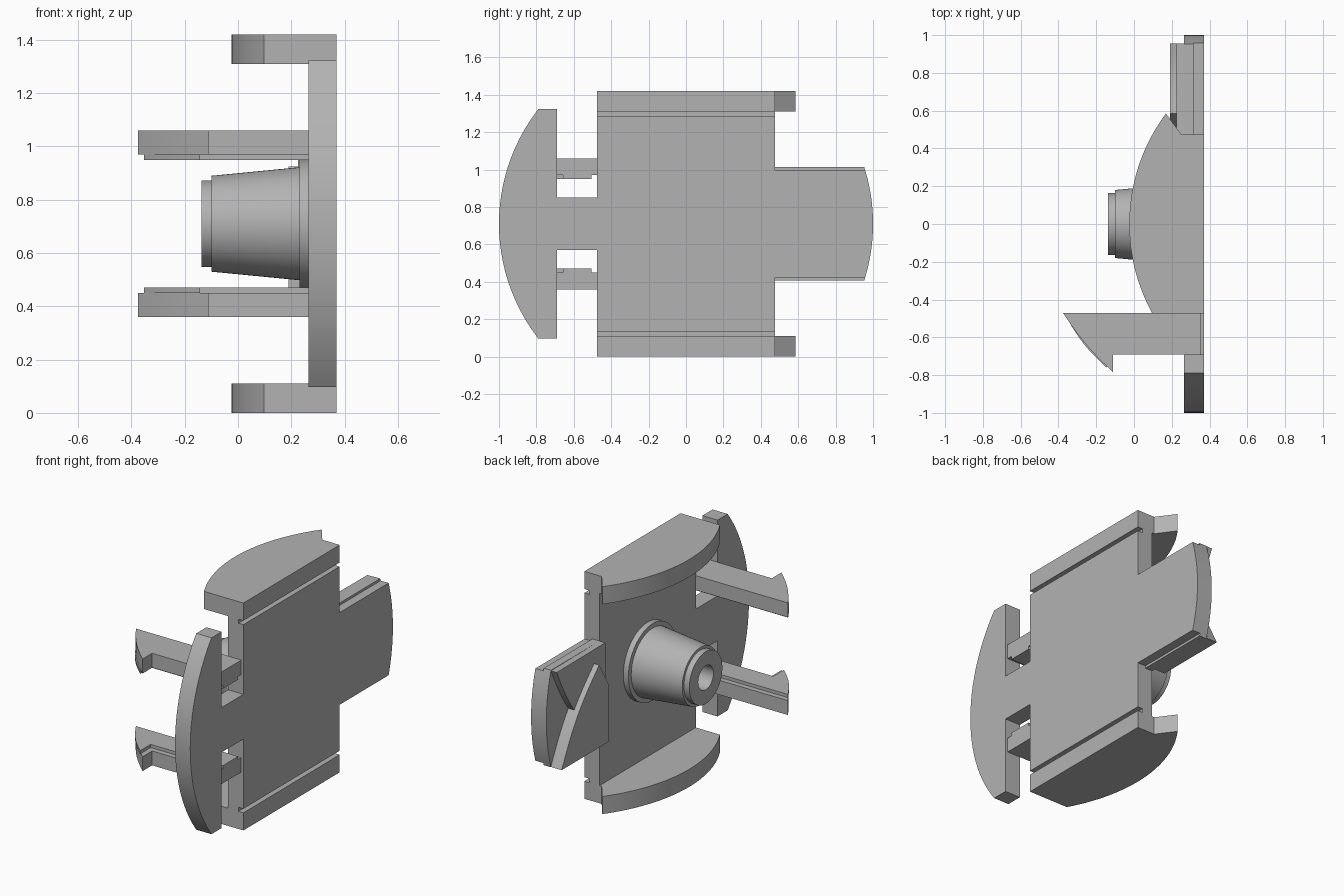
import bpy, bmesh
from math import sin, cos, pi, sqrt, radians
from mathutils import Vector

cube = bpy.data.objects.get("Cube")
if cube:
    bpy.data.objects.remove(cube, do_unlink=True)

grey = bpy.data.materials.new("plain_grey")
grey.use_nodes = True
COLOR = (0.45, 0.45, 0.45, 1)
grey.diffuse_color = COLOR
grey.node_tree.nodes["Principled BSDF"].inputs["Base Color"].default_value = COLOR

MID = 0.71                      # height of the mirror plane
BACK, FACE = 0.265, 0.37        # thickness range of the plate along x


def finish(name, bm):
    bmesh.ops.recalc_face_normals(bm, faces=bm.faces)
    mesh = bpy.data.meshes.new(name)
    bm.to_mesh(mesh)
    bm.free()
    mesh.materials.append(grey)
    obj = bpy.data.objects.new(name, mesh)
    bpy.context.collection.objects.link(obj)
    bpy.ops.object.select_all(action='DESELECT')
    obj.select_set(True)
    bpy.context.view_layer.objects.active = obj
    bpy.ops.object.shade_smooth_by_angle(angle=radians(25))
    return obj


def prism(name, outline, axis, lo, hi):
    """Extrude a 2D outline along x (y,z), y (x,z) or z (x,y)."""
    def place(p, t):
        a, b = p
        return {"x": (t, a, b), "y": (a, t, b), "z": (a, b, t)}[axis]
    bm = bmesh.new()
    face = bm.faces.new([bm.verts.new(place(p, lo)) for p in outline])
    new = bmesh.ops.extrude_face_region(bm, geom=[face])["geom"]
    shift = Vector(place((0, 0), hi - lo))
    bmesh.ops.translate(bm, vec=shift, verts=[v for v in new if isinstance(v, bmesh.types.BMVert)])
    return finish(name, bm)


def box(name, x, y, z):
    return prism(name, [(x[0], y[0]), (x[1], y[0]), (x[1], y[1]), (x[0], y[1])], "z", *z)


def rim(h0, h1, r=1.0, n=24):
    """Points (depth, height) on an arc around the origin."""
    hs = [h0 + (h1 - h0) * i / n for i in range(n + 1)]
    return [(sqrt(r * r - h * h), h) for h in hs]


def bow(a, b, bulge, n=12):
    """Slightly bowed line from a to b."""
    a, b = Vector(a), Vector(b)
    side = Vector(((b - a).y, -(b - a).x)).normalized()
    return [tuple(a.lerp(b, i / n) + side * bulge * sin(pi * i / n)) for i in range(n + 1)]


def mirrored(points):
    return [(a, 2 * MID - b) for a, b in points]


# Main plate with a groove near its top and bottom edge
low = [(FACE, 0), (FACE, 0.11), (0.335, 0.11), (0.335, 0.135), (FACE, 0.135)]
prism("main_plate", [(BACK, 0)] + low + mirrored(low)[::-1] + [(BACK, 2 * MID)], "y", -0.475, 0.475)

# Front crescent and its neck
crescent = [(-d, MID + h) for d, h in rim(-0.613, 0.613)]
prism("front_crescent", crescent + [(-0.69, 1.323), (-0.69, 0.097)], "x", BACK, FACE)
box("front_neck", (BACK, FACE), (-0.69, -0.475), (0.57, 0.85))

# Curved flanges at top and bottom
arc = [(0.955 - d, h) for d, h in rim(-0.475, 0.585, 0.98)]
flange = arc + [(0.25, 0.475), (0.335, 0.475), (0.335, -0.475)]
prism("bottom_flange", flange, "z", 0, 0.11)
prism("top_flange", flange, "z", 1.31, 1.42)


# Snap hooks with a raised ridge on their facing sides
def hook(d):
    curve = bow((-0.375 + d * 0.7, -0.472 - d), (-0.11 - d, -0.785 + d * 0.7), 0.015)
    return [(0.355, -0.472 - d)] + curve[::-1][::-1] + [(-0.11 - d, -0.69 + d), (0.355, -0.69 + d)]


for label, flip in (("lower", False), ("upper", True)):
    for part, d, z0, z1 in (("hook", 0, 0.36, 0.45), ("hook_ridge", 0.033, 0.45, 0.47)):
        lo, hi = (2 * MID - z1, 2 * MID - z0) if flip else (z0, z1)
        prism(f"{label}_{part}", hook(d), "z", lo, hi)

# Rear panel: outer skin, inner layer, and two crossing wedges
for name, half, x0, x1 in (("rear_panel_skin", 0.288, 0.315, FACE),
                           ("rear_panel_core", 0.303, BACK, 0.315)):
    end = [(d, MID + h) for d, h in rim(-half, half)]
    prism(name, [(0.475, MID - half)] + end + [(0.475, MID + half)], "x", x0, x1)

slope = bow((0.955, 0.41), (0.585, 0.925), 0.035)
wedge = [(0.495, 0.41)] + slope + [(0.495, 0.775)]
prism("rear_wedge_lower", wedge, "x", 0.19, BACK)
prism("rear_wedge_upper", [(0.475, 1.013)] + mirrored(slope) + [(0.475, 0.645)], "x", 0.225, BACK)

# Tapered hollow boss with a base ring, turned around the x axis
profile = [(BACK, 0.24), (0.23, 0.24), (0.23, 0.212), (-0.1, 0.18), (-0.1, 0.163),
           (-0.137, 0.163), (-0.137, 0.075), (BACK, 0.075)]
bm = bmesh.new()
SIDES = 64
rings = [[bm.verts.new((x, r * cos(2 * pi * i / SIDES), MID + r * sin(2 * pi * i / SIDES)))
          for i in range(SIDES)] for x, r in profile]
for a, b in zip(rings, rings[1:] + rings[:1]):
    for i in range(SIDES):
        j = (i + 1) % SIDES
        bm.faces.new((a[i], a[j], b[j], b[i]))
finish("tapered_boss", bm)
